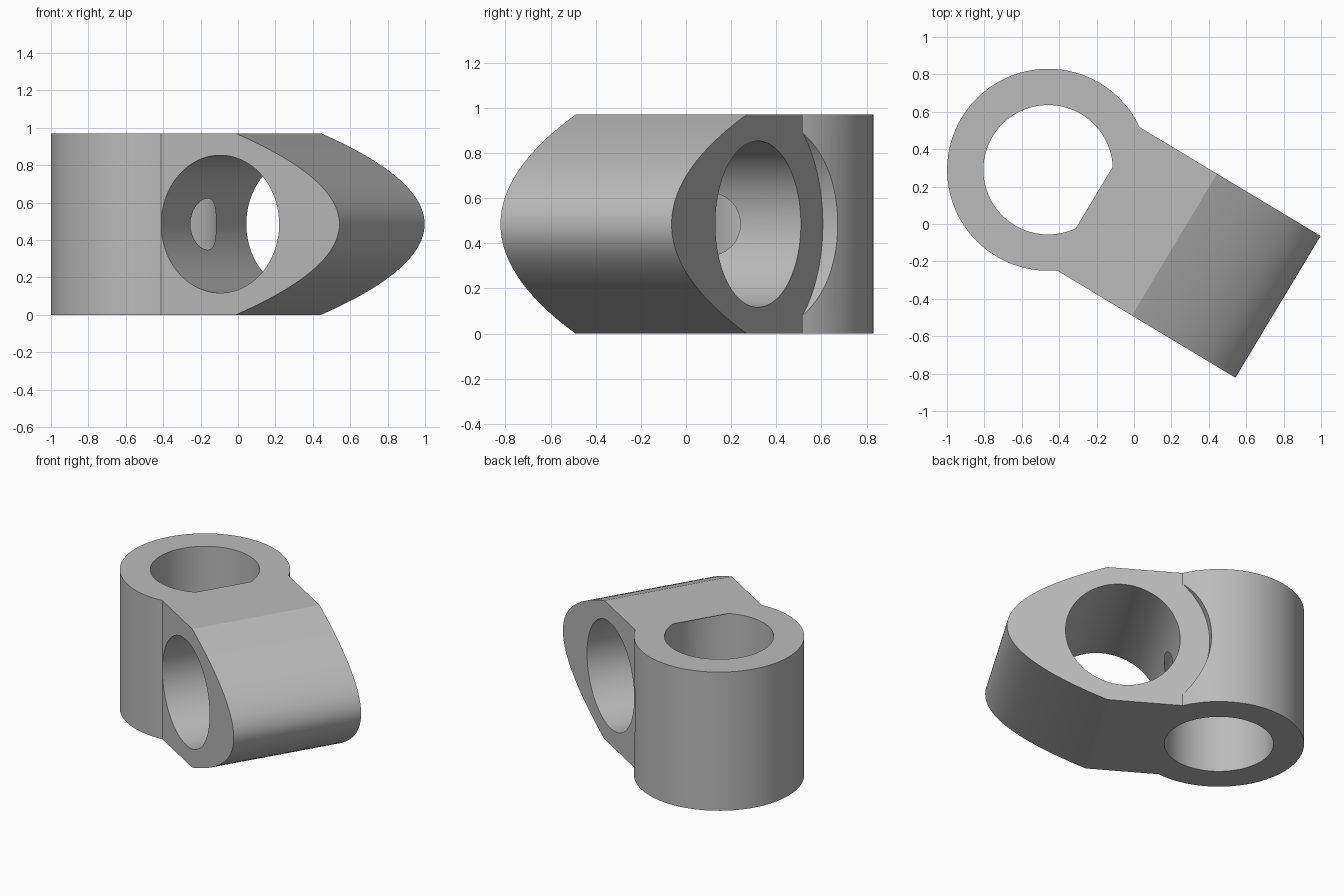
import bpy
import bmesh
import math
from mathutils import Matrix, Vector

cube = bpy.data.objects.get("Cube")
if cube:
    bpy.data.objects.remove(cube, do_unlink=True)

# Working frame: x runs along the clamp body, y along the cross bore, z up
HEIGHT = 0.97
MID = HEIGHT / 2
RING = Vector((-0.543, 0.012))
RING_OUTER, RING_INNER = 0.54, 0.346
FRONT, BACK = -0.425, 0.459
BLOCK_START, SHOULDER, NOSE = -0.255, 0.242, 0.888
BORE_X, BORE_RADIUS, RELIEF_RADIUS = 0.144, 0.368, 0.557
TURN = Matrix.Rotation(math.radians(-31), 4, "Z")

grey = bpy.data.materials.new("mid_grey")
grey.use_nodes = True
colour = (0.5, 0.5, 0.5, 1)
grey.diffuse_color = colour
grey.node_tree.nodes["Principled BSDF"].inputs["Base Color"].default_value = colour


def prism(name, points, offset):
    """Extrude a closed outline of 3D points along an offset."""
    bm = bmesh.new()
    face = bm.faces.new([bm.verts.new(p) for p in points])
    moved = bmesh.ops.extrude_face_region(bm, geom=[face])["geom"]
    verts = [v for v in moved if isinstance(v, bmesh.types.BMVert)]
    bmesh.ops.translate(bm, verts=verts, vec=offset)
    bmesh.ops.recalc_face_normals(bm, faces=bm.faces)
    mesh = bpy.data.meshes.new(name)
    bm.to_mesh(mesh)
    bm.free()
    mesh.materials.append(grey)
    obj = bpy.data.objects.new(name, mesh)
    bpy.context.collection.objects.link(obj)
    return obj


def arc(radius, start=0.0, end=math.tau, steps=96, closed=True):
    count = steps if closed else steps + 1
    angles = [start + (end - start) * i / steps for i in range(count)]
    return [(radius * math.cos(a), radius * math.sin(a)) for a in angles]


def upright(name, radius, low, high):
    points = [(RING.x + a, RING.y + b, low) for a, b in arc(radius)]
    return prism(name, points, (0, 0, high - low))


def crosswise(name, radius, low, high):
    points = [(BORE_X + a, low, MID + b) for a, b in arc(radius)]
    return prism(name, points, (0, high - low, 0))


def combine(target, tool, operation):
    mod = target.modifiers.new(operation, "BOOLEAN")
    mod.operation = operation
    mod.solver = "EXACT"
    mod.object = tool
    bpy.context.view_layer.objects.active = target
    bpy.ops.object.modifier_apply(modifier=mod.name)
    bpy.data.objects.remove(tool, do_unlink=True)


# Block with a parabolic nose, extruded along the cross bore
STEPS = 48
profile = [(BLOCK_START, FRONT, HEIGHT), (BLOCK_START, FRONT, 0)]
for i in range(STEPS + 1):
    t = 2 * i / STEPS - 1
    profile.append((NOSE - (NOSE - SHOULDER) * t * t, FRONT, MID + MID * t))
block = prism("nose_block", profile, (0, BACK - FRONT, 0))

# Upright ring joined to the block, relieved beside the back face, then bored
body = upright("clamp_body", RING_OUTER, 0, HEIGHT)
combine(body, crosswise("relief_cutter", RELIEF_RADIUS, BACK, 1), "DIFFERENCE")
combine(body, block, "UNION")
combine(body, upright("ring_cutter", RING_INNER, -1, 2), "DIFFERENCE")
combine(body, crosswise("bore_cutter", BORE_RADIUS, -1, 1), "DIFFERENCE")

# Thin lip that covers a segment of the upright bore at the top
half = math.acos((BLOCK_START - RING.x) / RING_INNER)
segment = [(RING.x + a, RING.y + b, HEIGHT - 0.004)
           for a, b in arc(RING_INNER, -half, half, 24, False)]
lip = prism("top_lip", segment, (0, 0, 0.004))

for obj in (body, lip):
    obj.data.transform(TURN)
    bpy.ops.object.select_all(action="DESELECT")
    obj.select_set(True)
    bpy.context.view_layer.objects.active = obj
    bpy.ops.object.shade_smooth_by_angle(angle=math.radians(15))
